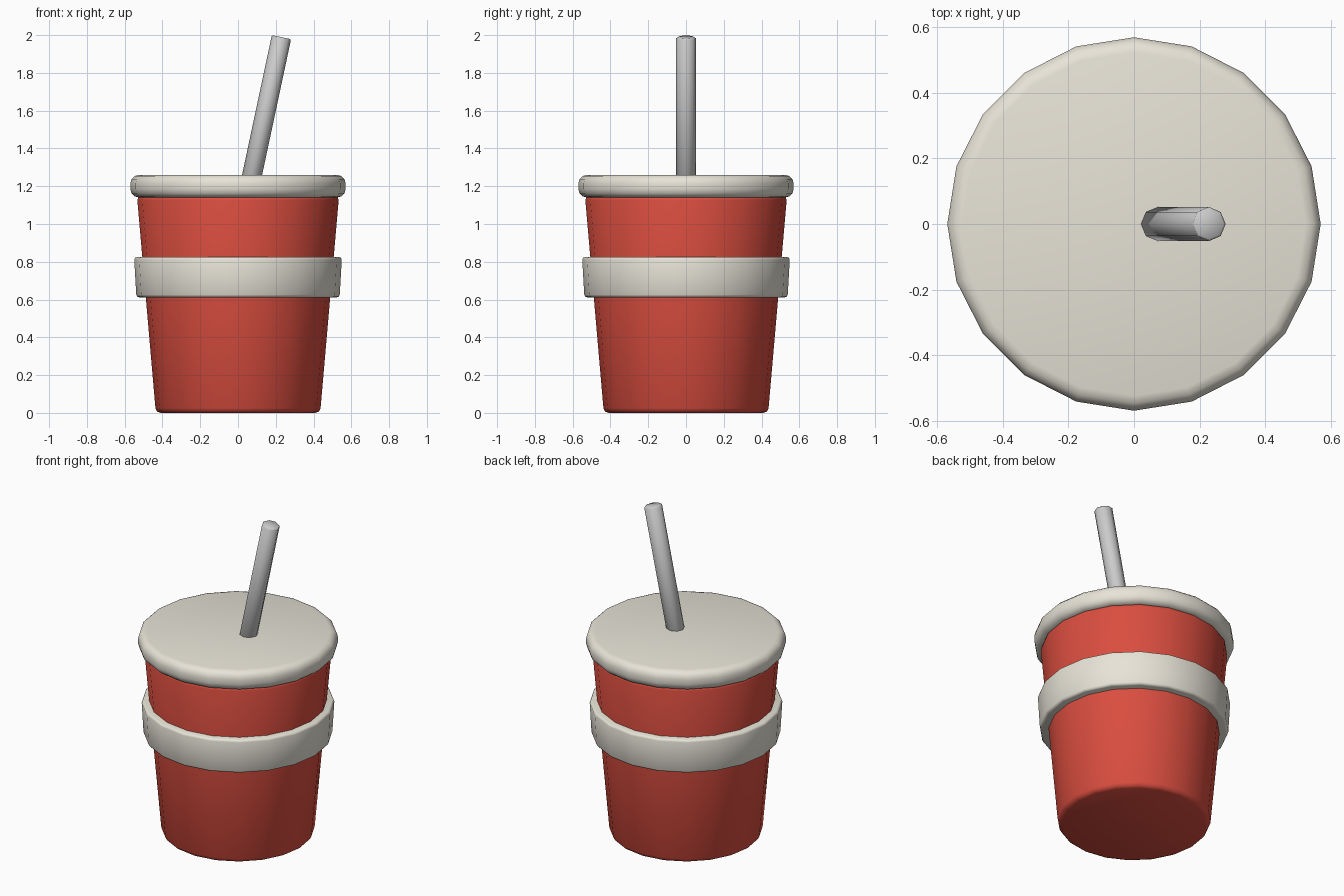
import bpy
from math import radians, sin, cos

if "Cube" in bpy.data.objects:
    bpy.data.objects.remove(bpy.data.objects["Cube"])


def material(name, rgb):
    m = bpy.data.materials.new(name)
    m.diffuse_color = (*rgb, 1)
    m.use_nodes = True
    m.node_tree.nodes["Principled BSDF"].inputs["Base Color"].default_value = m.diffuse_color
    return m


def tapered(name, r_low, r_high, z_low, z_high, bevel, segments, sides=20, mat=None):
    """Capped cone frustum with rounded rims and smooth sides."""
    bpy.ops.mesh.primitive_cone_add(vertices=sides, radius1=r_low, radius2=r_high,
                                    depth=z_high - z_low,
                                    location=(0, 0, (z_low + z_high) / 2))
    ob = bpy.context.object
    ob.name = name
    mod = ob.modifiers.new("rounded_rims", 'BEVEL')
    mod.width = bevel
    mod.segments = segments
    mod.limit_method = 'ANGLE'
    mod.angle_limit = radians(60)
    bpy.ops.object.modifier_apply(modifier=mod.name)
    bpy.ops.object.shade_smooth_by_angle(angle=radians(50))
    if mat:
        ob.data.materials.append(mat)
    return ob


red = material("red", (0.70, 0.075, 0.05))
cream = material("cream", (0.80, 0.77, 0.68))

# Cup body
tapered("cup", 0.435, 0.535, 0, 1.15, 0.025, 2, mat=red)

# Sleeve band around the cup
tapered("sleeve", 0.538, 0.55, 0.612, 0.825, 0.014, 2, mat=cream)

# Lid with a rounded rim
tapered("lid", 0.57, 0.57, 1.14, 1.26, 0.045, 3, mat=cream)

# Straw leaning to the right
tilt, length = 0.21, 0.85
straw = tapered("straw", 0.052, 0.052, 0, length, 0.006, 1, sides=8)
straw.rotation_euler = (0, tilt, 0)
straw.location = (0.23 - sin(tilt) * length / 2, 0, 1.989 - cos(tilt) * length / 2)
